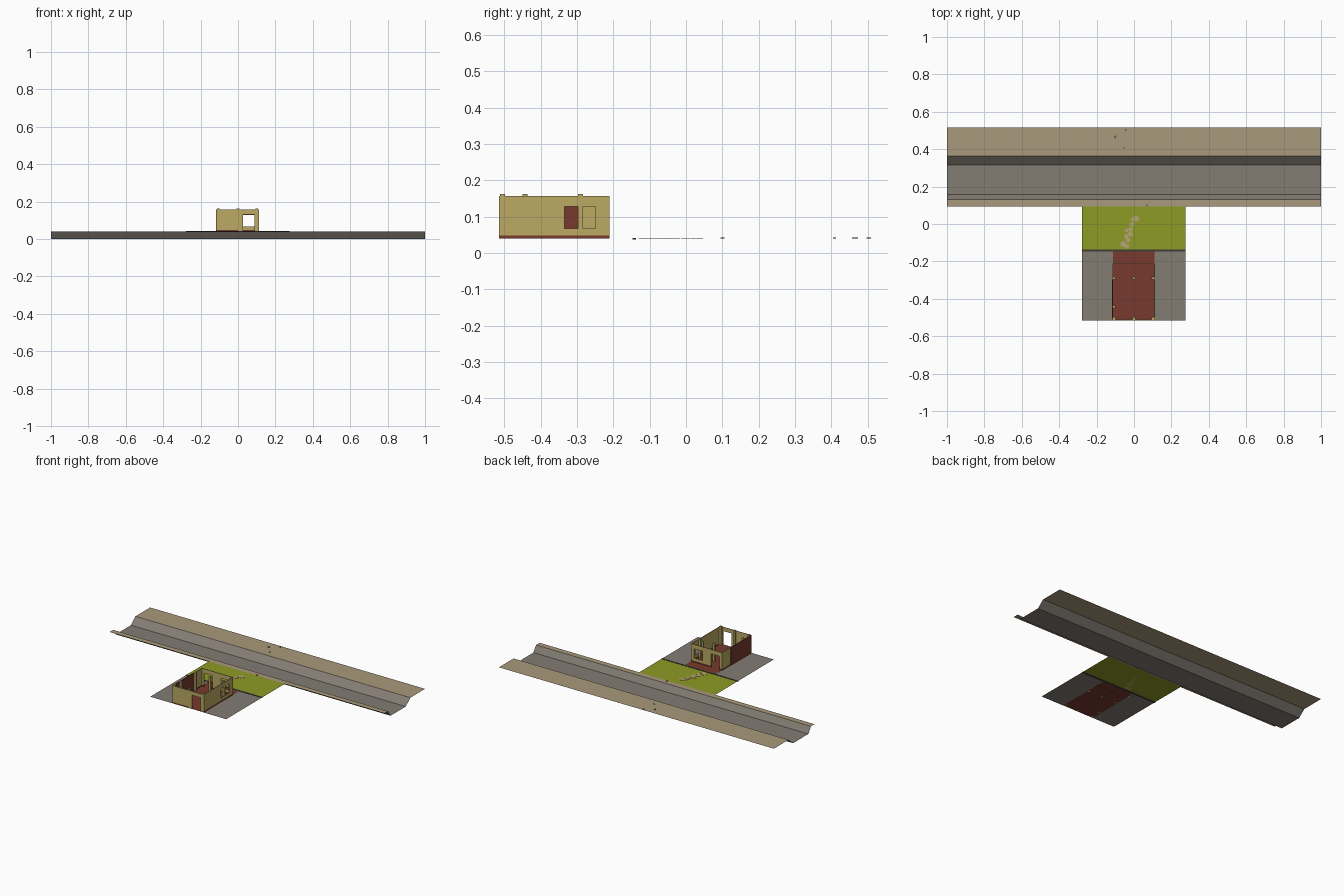
import bpy, bmesh, math, random

if "Cube" in bpy.data.objects:
    bpy.data.objects.remove(bpy.data.objects["Cube"])
random.seed(4)

def mat(name, c):
    m = bpy.data.materials.new(name)
    m.diffuse_color = (*c, 1)
    m.use_nodes = True
    m.node_tree.nodes["Principled BSDF"].inputs["Base Color"].default_value = m.diffuse_color
    return m

TAN = mat("sandy earth", (.40, .32, .20))
GREY = mat("grey concrete", (.225, .20, .17))
DARK = mat("dark kerb", (.05, .047, .042))
GREEN = mat("lawn green", (.27, .33, .018))
RED = mat("brick red", (.185, .042, .027))
WALL = mat("ochre wall", (.50, .40, .125))
STONE = mat("pale stone", (.46, .37, .17))
ROCK = mat("rock grey", (.12, .12, .12))

G = .04  # ground level

def finish(bm, name, mats):
    me = bpy.data.meshes.new(name)
    bm.to_mesh(me)
    bm.free()
    for m in mats:
        me.materials.append(m)
    ob = bpy.data.objects.new(name, me)
    bpy.context.collection.objects.link(ob)
    return ob

def sheet(name, x0, x1, y0, y1, z, m):
    bm = bmesh.new()
    bm.faces.new([bm.verts.new(p) for p in ((x0, y0, z), (x1, y0, z), (x1, y1, z), (x0, y1, z))])
    return finish(bm, name, [m])

def box(name, x0, x1, y0, y1, z0, z1, m):
    bm = bmesh.new()
    bmesh.ops.create_cube(bm, size=1)
    for v in bm.verts:
        v.co = ((x0, x1)[v.co.x > 0], (y0, y1)[v.co.y > 0], (z0, z1)[v.co.z > 0])
    return finish(bm, name, [m])

def wall(name, along, at, a, b, holes=(), base_end=9, mats=(WALL, RED), top=.157):
    """Thin wall cut into cells around its openings, with a red base band."""
    us = sorted({a, b, *[h[0] for h in holes], *[h[1] for h in holes]} | ({base_end} if a < base_end < b else set()))
    zs = sorted({G, .049, top, *[h[2] for h in holes], *[h[3] for h in holes]})
    bm = bmesh.new()
    for u0, u1 in zip(us, us[1:]):
        for z0, z1 in zip(zs, zs[1:]):
            u, z = (u0 + u1) / 2, (z0 + z1) / 2
            if any(h[0] < u < h[1] and h[2] < z < h[3] for h in holes):
                continue
            pts = [(u0, z0), (u1, z0), (u1, z1), (u0, z1)]
            f = bm.faces.new([bm.verts.new((p, at, q) if along == 'x' else (at, p, q)) for p, q in pts])
            f.material_index = int(z < .049 and u < base_end)
    bmesh.ops.remove_doubles(bm, verts=bm.verts, dist=1e-5)
    ob = finish(bm, name, mats)
    s = ob.modifiers.new("thickness", 'SOLIDIFY')
    s.thickness = .004
    s.offset = 0
    return ob

# canal: open profile swept along x, banks tan and bed grey
prof = [(.093, G), (.13, G), (.157, 0), (.315, 0), (.363, G), (.515, G)]
bm = bmesh.new()
rows = [[bm.verts.new((x, y, z)) for x in (-1, 1)] for y, z in prof]
for i, (r, s) in enumerate(zip(rows, rows[1:])):
    f = bm.faces.new((r[0], r[1], s[1], s[0]))
    f.material_index = 0 if i in (0, 4) else 1
finish(bm, "canal", [TAN, GREY])

# plot
sheet("lawn", -.278, .275, -.137, .093, G, GREEN)
sheet("left_patio", -.278, -.113, -.515, -.147, G, GREY)
sheet("right_patio", .11, .275, -.515, -.147, G, GREY)
sheet("house_floor", -.113, .11, -.515, -.147, G + .001, RED)
box("kerb", -.278, .275, -.147, -.137, G - .003, G + .002, DARK)

# house walls
wall("front_wall", 'x', -.513, -.115, .11, [(.027, .088, G, .131)], 0)
wall("back_wall", 'x', -.213, -.115, .11,
     [(.027, .088, .067, .128), (-.095, -.035, G, .128)])
wall("right_wall", 'y', .109, -.513, -.213, [(-.334, -.249, .067, .128)])
wall("left_wall_brick", 'y', -.115, -.513, -.298, mats=(RED, RED))
wall("left_wall_plain", 'y', -.113, -.298, -.213)

# columns standing slightly proud of the walls
for x in (-.105, 0, .101):
    for y in (-.505, -.291):
        box("column", x - .007, x + .007, y - .007, y + .007, G, .162, WALL)
box("side_column", -.112, -.098, -.45, -.436, G, .162, WALL)

def pebble(name, x, y, r, h, m, n=6):
    bm = bmesh.new()
    t = random.random() * 3
    vs = []
    for i in range(n):
        k = r * random.uniform(.8, 1.1)
        vs.append(bm.verts.new((x + k * math.cos(t + i * math.tau / n), y + k * math.sin(t + i * math.tau / n), G)))
    f = bm.faces.new(vs)
    e = bmesh.ops.extrude_face_region(bm, geom=[f])
    bmesh.ops.translate(bm, verts=[g for g in e["geom"] if isinstance(g, bmesh.types.BMVert)], vec=(0, 0, h))
    bmesh.ops.recalc_face_normals(bm, faces=bm.faces)
    finish(bm, name, [m])

# stepping stones across the lawn
for x, y, r in ((.01, .03, .019), (-.008, .024, .012), (-.013, -.003, .013), (-.018, -.028, .014),
                (-.04, -.035, .011), (-.02, -.055, .016), (-.042, -.066, .013), (-.032, -.085, .015),
                (-.058, -.108, .019), (-.038, -.118, .013), (-.005, .002, .009)):
    pebble("stepping_stone", x, y, r, .0015, STONE, 7)

# loose rocks on the banks
for x, y, r in ((-.101, .466, .009), (-.044, .503, .007), (-.055, .408, .005), (.07, .1, .006)):
    pebble("rock", x, y, r, .003, ROCK)
